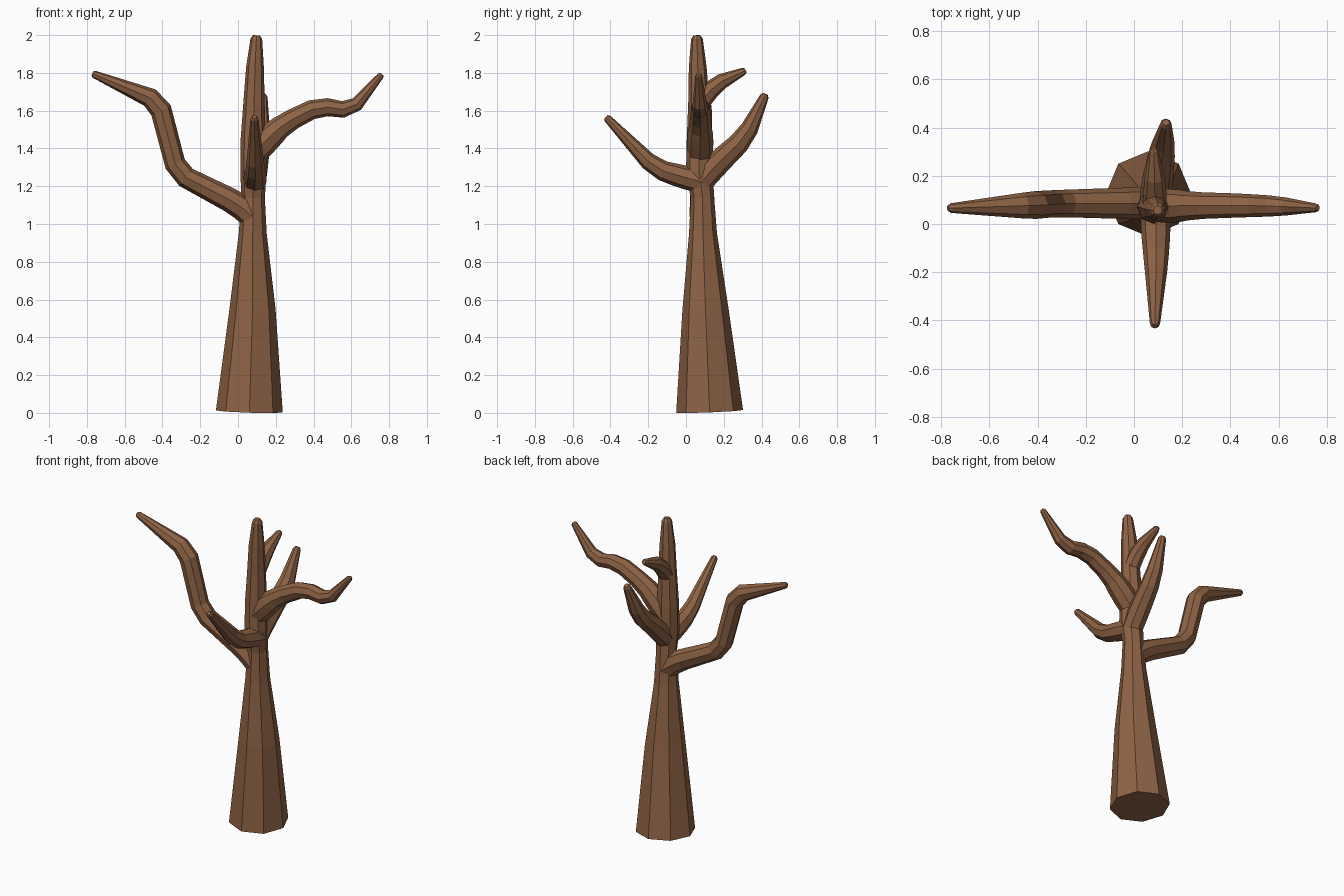
import bpy, bmesh, math
from mathutils import Vector

if "Cube" in bpy.data.objects:
    bpy.data.objects.remove(bpy.data.objects["Cube"])

bark = bpy.data.materials.new("bark")
bark.diffuse_color = (0.27, 0.125, 0.06, 1)
bark.use_nodes = True
bark.node_tree.nodes["Principled BSDF"].inputs["Base Color"].default_value = bark.diffuse_color
SIDES = 8


def soften(points, d):
    """Split every inner bend into two rings so that it turns gently."""
    out = [points[0]]
    for a, b, c in zip(points, points[1:], points[2:]):
        pb = Vector(b[:3])
        for other in (a, c):
            po = Vector(other[:3])
            t = min(0.3, d / (po - pb).length)
            q = pb.lerp(po, t)
            out.append((*q, b[3] + (other[3] - b[3]) * t))
    return out + [points[-1]]


def limb(name, points, side, bend=0.0):
    """Eight-sided tapered tube through (x, y, z, radius) points, with a rounded tip."""
    if bend:
        points = soften(points, bend)
    last, prev = Vector(points[-1][:3]), Vector(points[-2][:3])
    r = points[-1][3]
    tip = last + (last - prev).normalized() * r * 0.6
    points = points + [(*tip, r * 0.6)]
    pos = [Vector(p[:3]) for p in points]
    bm = bmesh.new()
    rings = []
    for i, p in enumerate(pos):
        t = Vector()
        if i > 0:
            t += (p - pos[i - 1]).normalized()
        if i < len(pos) - 1:
            t += (pos[i + 1] - p).normalized()
        t.normalize()
        u = Vector(side)
        u = (u - t * u.dot(t)).normalized()
        v = t.cross(u)
        ring = []
        for k in range(SIDES):
            a = math.tau * k / SIDES
            ring.append(bm.verts.new(p + (u * math.cos(a) + v * math.sin(a)) * points[i][3]))
        rings.append(ring)
    for a, b in zip(rings, rings[1:]):
        for k in range(SIDES):
            j = (k + 1) % SIDES
            bm.faces.new((a[k], a[j], b[j], b[k]))
    bm.faces.new(rings[0][::-1])
    bm.faces.new(rings[-1])
    bmesh.ops.recalc_face_normals(bm, faces=bm.faces)
    mesh = bpy.data.meshes.new(name)
    bm.to_mesh(mesh)
    bm.free()
    mesh.materials.append(bark)
    ob = bpy.data.objects.new(name, mesh)
    bpy.context.collection.objects.link(ob)
    return ob


# Trunk, tapering up into the leading shoot
trunk = limb("tree_trunk", [
    (0.06, 0.125, 0.008, 0.177), (0.077, 0.103, 0.55, 0.122),
    (0.078, 0.09, 0.95, 0.074), (0.08, 0.087, 1.14, 0.062),
    (0.082, 0.07, 1.28, 0.070), (0.08, 0.07, 1.45, 0.066),
    (0.085, 0.068, 1.65, 0.056), (0.09, 0.062, 1.83, 0.047),
    (0.097, 0.058, 1.98, 0.031)], (1, 0, 0))

branches = [
    # Long left branch
    limb("left_branch", [
        (0.075, 0.087, 1.04, 0.068), (0.0, 0.086, 1.105, 0.066),
        (-0.32, 0.085, 1.27, 0.056), (-0.42, 0.078, 1.65, 0.058),
        (-0.76, 0.066, 1.792, 0.020)], (0, 1, 0), 0.05),
    # Long right branch
    limb("right_branch", [
        (0.085, 0.075, 1.37, 0.066), (0.16, 0.075, 1.455, 0.072),
        (0.25, 0.076, 1.535, 0.056), (0.43, 0.077, 1.625, 0.050),
        (0.60, 0.074, 1.60, 0.042), (0.755, 0.067, 1.785, 0.018)], (0, 1, 0), 0.045),
    # Front branch
    limb("front_branch", [
        (0.09, 0.08, 1.225, 0.062), (0.09, -0.02, 1.25, 0.062),
        (0.092, -0.165, 1.295, 0.050), (0.087, -0.415, 1.558, 0.021)], (1, 0, 0), 0.05),
    # Back branch
    limb("back_branch", [
        (0.085, 0.08, 1.22, 0.062), (0.095, 0.165, 1.32, 0.066),
        (0.118, 0.315, 1.46, 0.054), (0.132, 0.415, 1.675, 0.024)], (1, 0, 0), 0.05),
    # Small twig near the top
    limb("upper_twig", [
        (0.085, 0.075, 1.64, 0.050), (0.087, 0.155, 1.74, 0.048),
        (0.082, 0.305, 1.808, 0.020)], (1, 0, 0), 0.04),
]

# Merge the branches into the trunk as one skin
for b in branches:
    m = trunk.modifiers.new(b.name, 'BOOLEAN')
    m.operation = 'UNION'
    m.solver = 'EXACT'
    m.object = b
deps = bpy.context.evaluated_depsgraph_get()
merged = bpy.data.meshes.new_from_object(trunk.evaluated_get(deps))
trunk.modifiers.clear()
trunk.data = merged
for b in branches:
    bpy.data.objects.remove(b)
